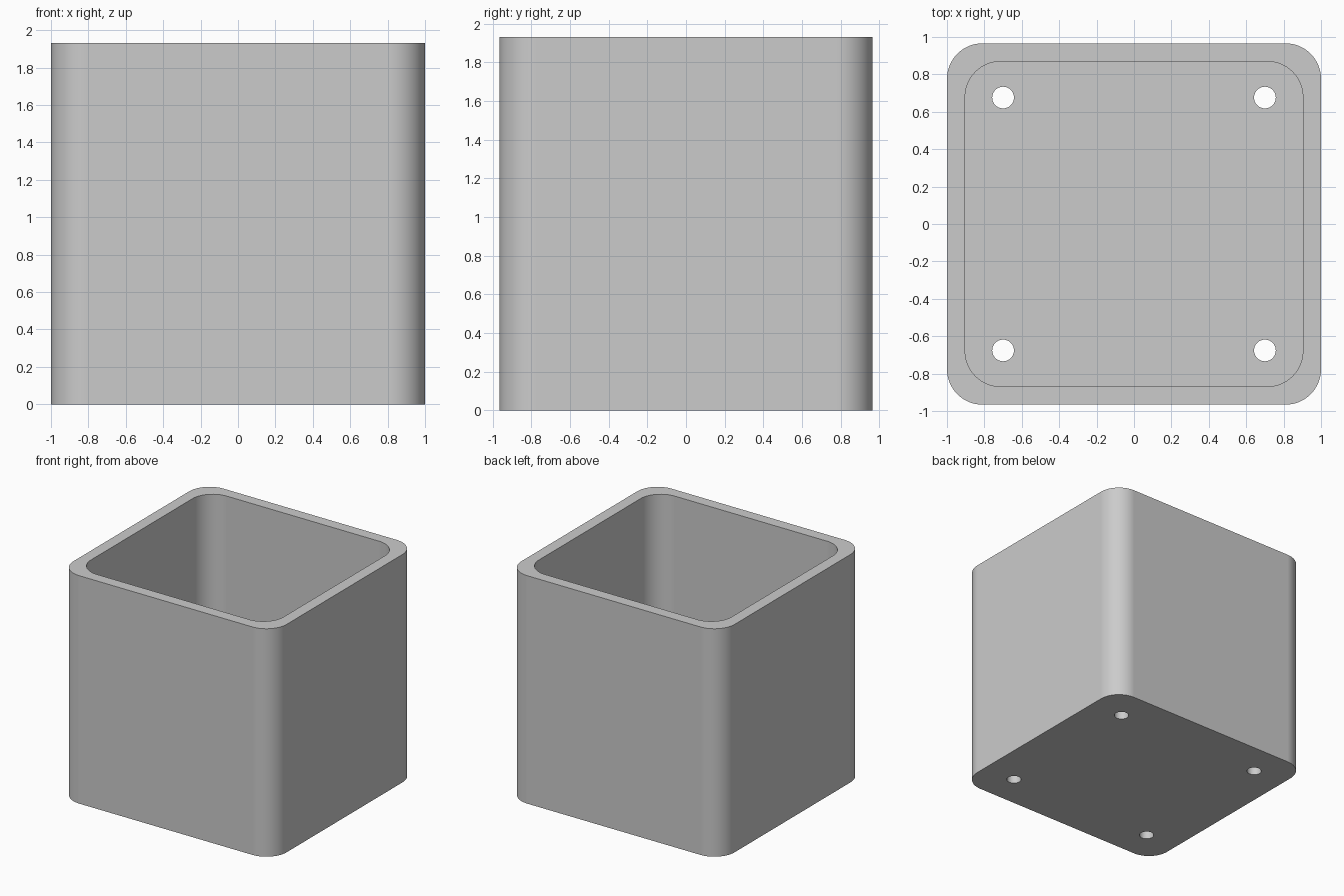
import bpy, bmesh
from math import cos, sin, pi, radians

cube = bpy.data.objects.get("Cube")
if cube:
    bpy.data.objects.remove(cube)

HALF_X, HALF_Y, HEIGHT = 1.0, 0.966, 1.932
WALL, FLOOR, RADIUS = 0.097, 0.097, 0.19
HOLE_X, HOLE_Y, HOLE_R = 0.70, 0.676, 0.058

grey = bpy.data.materials.new("light_grey")
grey.use_nodes = True
color = (0.6, 0.6, 0.6, 1)
grey.diffuse_color = color
grey.node_tree.nodes["Principled BSDF"].inputs["Base Color"].default_value = color


def rounded_rect(hx, hy, r, steps=16):
    """Outline of a rectangle with round corners, anticlockwise."""
    points = []
    for i, (sx, sy) in enumerate(((1, 1), (-1, 1), (-1, -1), (1, -1))):
        for k in range(steps + 1):
            a = (i + k / steps) * pi / 2
            points.append((sx * (hx - r) + r * cos(a), sy * (hy - r) + r * sin(a)))
    return points


def circle(cx, cy, r, steps=48):
    return [(cx + r * cos(2 * pi * k / steps), cy + r * sin(2 * pi * k / steps))
            for k in range(steps)]


def prism(name, outline, z0, z1):
    """Extrude an outline upwards into a closed solid."""
    bm = bmesh.new()
    base = bm.faces.new([bm.verts.new((x, y, z0)) for x, y in outline])
    top = bmesh.ops.extrude_face_region(bm, geom=[base], use_keep_orig=True)
    verts = [g for g in top["geom"] if isinstance(g, bmesh.types.BMVert)]
    bmesh.ops.translate(bm, verts=verts, vec=(0, 0, z1 - z0))
    bmesh.ops.recalc_face_normals(bm, faces=bm.faces)
    mesh = bpy.data.meshes.new(name)
    bm.to_mesh(mesh)
    bm.free()
    mesh.materials.append(grey)
    obj = bpy.data.objects.new(name, mesh)
    bpy.context.collection.objects.link(obj)
    return obj


# Outer body
body = prism("square_pot", rounded_rect(HALF_X, HALF_Y, RADIUS), 0, HEIGHT)

# Cavity and four drain holes
cutters = [prism("cavity_cutter",
                 rounded_rect(HALF_X - WALL, HALF_Y - WALL, RADIUS), FLOOR, HEIGHT + 0.2)]
for sx in (-1, 1):
    for sy in (-1, 1):
        cutters.append(prism("drain_hole_cutter",
                             circle(sx * HOLE_X, sy * HOLE_Y, HOLE_R), -0.2, FLOOR + 0.2))

bpy.ops.object.select_all(action='DESELECT')
body.select_set(True)
bpy.context.view_layer.objects.active = body
for cutter in cutters:
    cutter.hide_render = True
    cut = body.modifiers.new("cut", 'BOOLEAN')
    cut.operation = 'DIFFERENCE'
    cut.solver = 'EXACT'
    cut.object = cutter
    bpy.ops.object.modifier_apply(modifier=cut.name)
    bpy.data.objects.remove(cutter)

# Smooth corners, crisp rims, flat walls
bpy.ops.object.shade_smooth_by_angle(angle=radians(30))
flat = body.modifiers.new("flat_walls", 'WEIGHTED_NORMAL')
flat.keep_sharp = True
